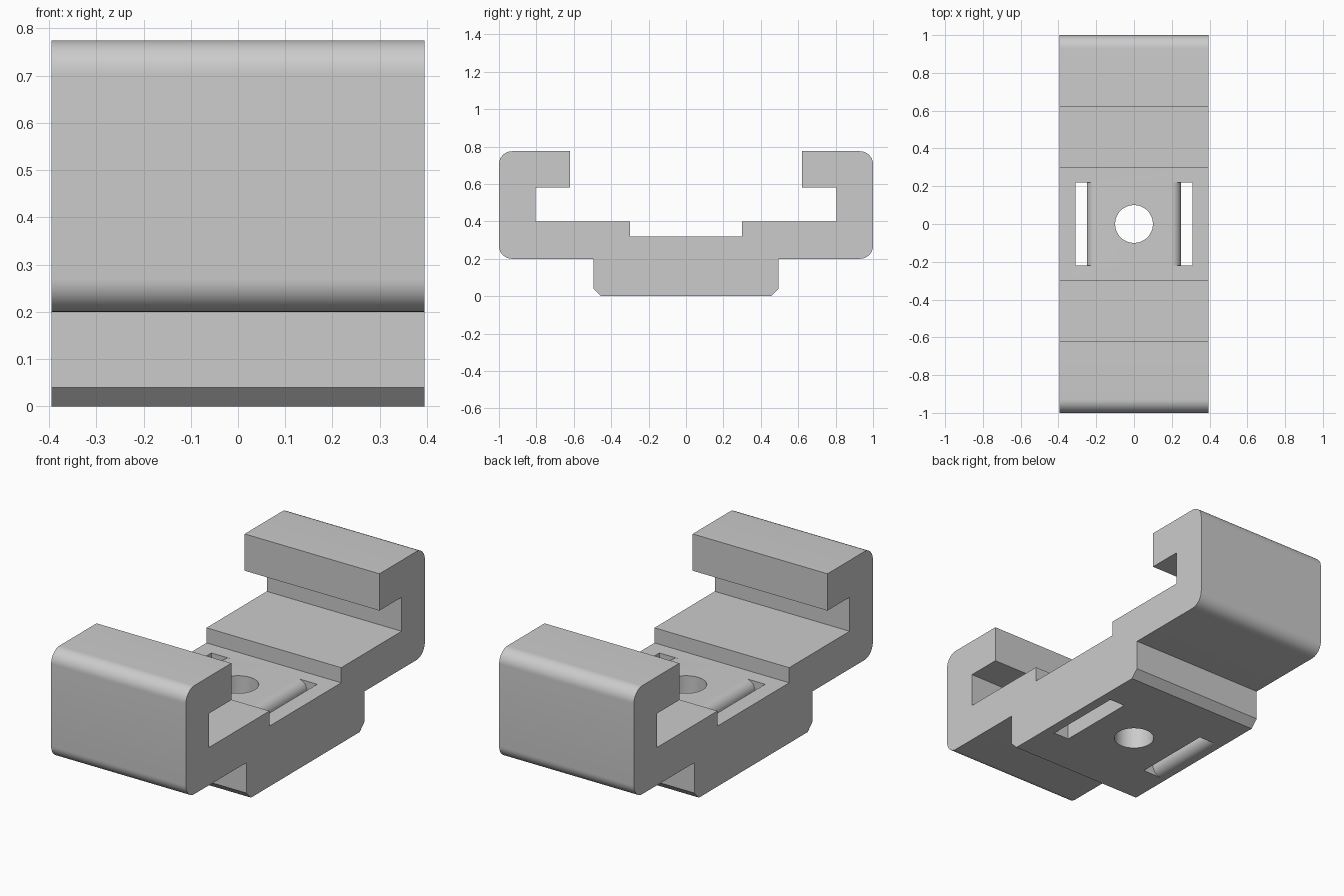
import bpy, bmesh, math

cube = bpy.data.objects.get("Cube")
if cube:
    bpy.data.objects.remove(cube, do_unlink=True)

grey = bpy.data.materials.new("plain grey")
grey.use_nodes = True
colour = (0.6, 0.6, 0.6, 1)
grey.diffuse_color = colour
grey.node_tree.nodes["Principled BSDF"].inputs["Base Color"].default_value = colour

HALF_WIDTH = 0.395


def arc(cu, cv, r, start, end, n=12):
    """Points along an arc, angles in degrees."""
    angles = [math.radians(start + (end - start) * i / n) for i in range(n + 1)]
    return [(cu + r * math.cos(a), cv + r * math.sin(a)) for a in angles]


def prism(name, profile, axis, half):
    """Extrude a (u, z) profile symmetrically along x or y."""
    bm = bmesh.new()
    place = (lambda u, z: (-half, u, z)) if axis == "x" else (lambda u, z: (u, -half, z))
    face = bm.faces.new([bm.verts.new(place(u, z)) for u, z in profile])
    moved = bmesh.ops.extrude_face_region(bm, geom=[face])["geom"]
    shift = (2 * half, 0, 0) if axis == "x" else (0, 2 * half, 0)
    bmesh.ops.translate(bm, vec=shift, verts=[g for g in moved if isinstance(g, bmesh.types.BMVert)])
    bmesh.ops.recalc_face_normals(bm, faces=bm.faces)
    mesh = bpy.data.meshes.new(name)
    bm.to_mesh(mesh)
    bm.free()
    mesh.materials.append(grey)
    obj = bpy.data.objects.new(name, mesh)
    bpy.context.collection.objects.link(obj)
    return obj


# Clip body: half of the side profile, mirrored across the middle
R = 0.07
half_profile = [(0.455, 0), (0.495, 0.04), (0.495, 0.2)]
half_profile += arc(1 - R, 0.2 + R, R, -90, 0)
half_profile += arc(1 - R, 0.775 - R, R, 0, 90)
half_profile += [(0.62, 0.775), (0.62, 0.58), (0.805, 0.58), (0.805, 0.4), (0.3, 0.4), (0.3, 0.32)]
profile = half_profile + [(-y, z) for y, z in reversed(half_profile)]
body = prism("clip_body", profile, "x", HALF_WIDTH)

# Strap slots: inner wall rounded at the top, outer wall rounded at the bottom
r = 0.05
slot = [(0.25, -0.1)] + arc(0.2, 0.32 - r, r, 0, 90) + [(0.2, 0.37), (0.31, 0.37)]
slot += arc(0.36, r, r, 180, 270) + [(0.36, -0.1)]
cutters = [prism("slot_cutter_" + side, [(s * x, z) for x, z in slot], "y", 0.22)
           for side, s in (("left", 1), ("right", -1))]

# Central screw hole
circle = [(0.1 * math.cos(a), 0.1 * math.sin(a))
          for a in (2 * math.pi * i / 48 for i in range(48))]
hole = prism("hole_cutter", circle, "y", 0.3)
hole.rotation_euler.x = math.pi / 2
hole.location.z = 0.16
cutters.append(hole)

bpy.context.view_layer.update()
for cutter in cutters:
    cutter.hide_render = True
    cut = body.modifiers.new(cutter.name, "BOOLEAN")
    cut.operation = "DIFFERENCE"
    cut.solver = "EXACT"
    cut.object = cutter

bpy.ops.object.select_all(action="DESELECT")
body.select_set(True)
bpy.context.view_layer.objects.active = body
for cutter in cutters:
    bpy.ops.object.modifier_apply(modifier=cutter.name)
    bpy.data.objects.remove(cutter, do_unlink=True)
bpy.ops.object.shade_smooth_by_angle(angle=math.radians(30))
